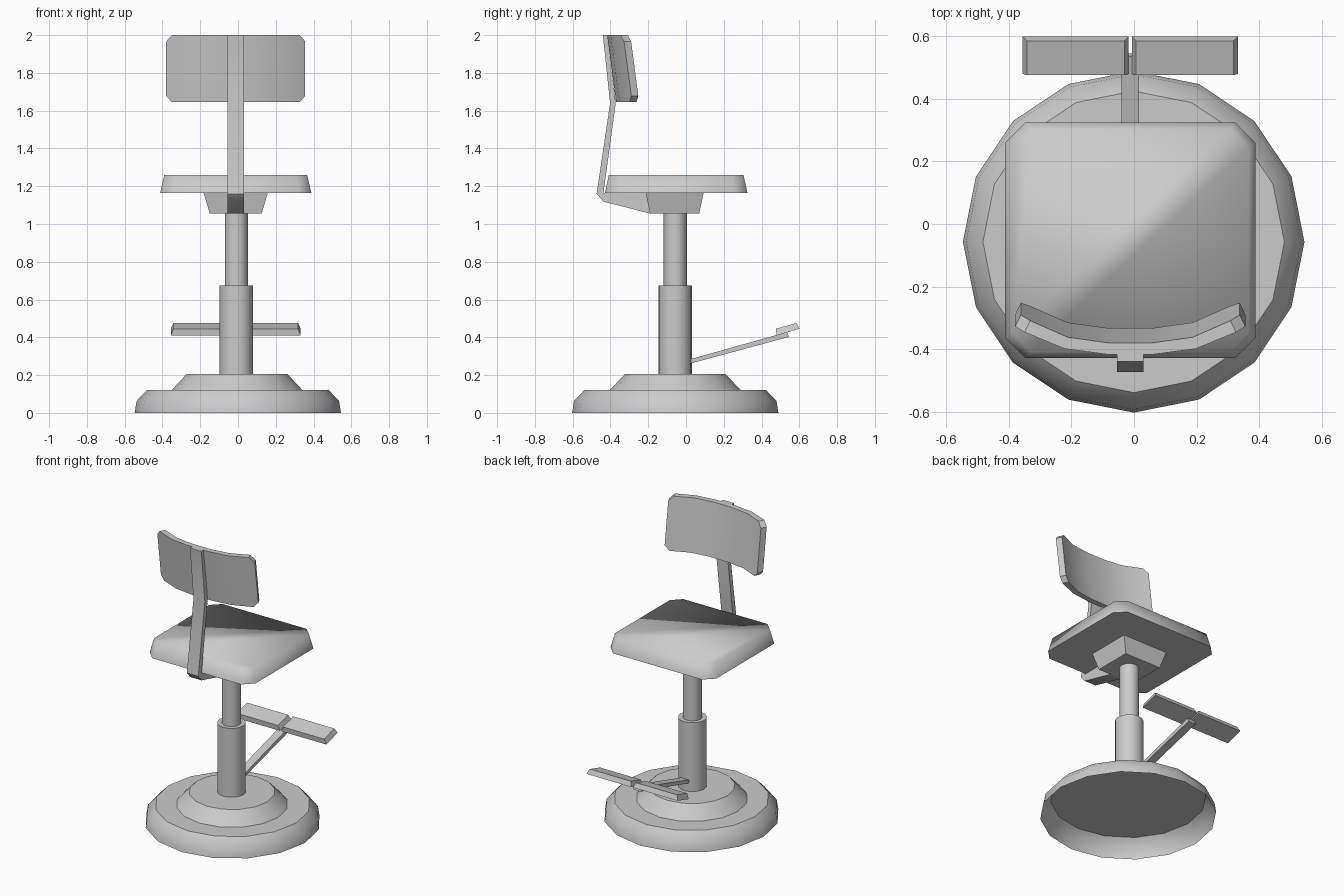
import bpy, bmesh
from math import sin, cos, tau, radians

if "Cube" in bpy.data.objects:
    bpy.data.objects.remove(bpy.data.objects["Cube"])

grey = bpy.data.materials.new("plain grey")
grey.use_nodes = True
grey.diffuse_color = (0.6, 0.6, 0.6, 1)
grey.node_tree.nodes["Principled BSDF"].inputs["Base Color"].default_value = (0.6, 0.6, 0.6, 1)

AXIS_Y = -0.057   # column axis
MID_X = -0.012    # middle of seat, back and footrest


def loft(name, rings, start_cap=True, end_cap=True, angle=40, diagonal=None):
    """Skin a list of point rings; optionally split the end cap along a diagonal."""
    bm = bmesh.new()
    loops = [[bm.verts.new(p) for p in ring] for ring in rings]
    for a, b in zip(loops, loops[1:]):
        n = len(a)
        for i in range(n):
            j = (i + 1) % n
            bm.faces.new((a[i], a[j], b[j], b[i]))
    if start_cap:
        bm.faces.new(loops[0])
    if end_cap:
        cap = bm.faces.new(loops[-1])
        if diagonal:
            bmesh.utils.face_split(cap, loops[-1][diagonal[0]], loops[-1][diagonal[1]])
    bmesh.ops.recalc_face_normals(bm, faces=bm.faces)
    mesh = bpy.data.meshes.new(name)
    bm.to_mesh(mesh)
    bm.free()
    mesh.materials.append(grey)
    ob = bpy.data.objects.new(name, mesh)
    bpy.context.collection.objects.link(ob)
    bpy.ops.object.select_all(action="DESELECT")
    ob.select_set(True)
    bpy.context.view_layer.objects.active = ob
    bpy.ops.object.shade_smooth_by_angle(angle=radians(angle))
    return ob


def turned(name, profile, x, sides=16, **kw):
    """Round part from (radius, height) pairs."""
    rings = [[(x + r * cos(tau * i / sides), AXIS_Y + r * sin(tau * i / sides), z)
              for i in range(sides)] for r, z in profile]
    return loft(name, rings, **kw)


def extrude_x(name, profile, x0, x1):
    """Side profile of (y, z) pairs extruded across x."""
    return loft(name, [[(x, y, z) for y, z in profile] for x in (x0, x1)])


def rect(cx, cy, hx, hy, z, cut=0.0):
    """Rectangle ring, with cut corners when asked."""
    if not cut:
        return [(cx + sx * hx, cy + sy * hy, z) for sx, sy in ((-1, -1), (1, -1), (1, 1), (-1, 1))]
    ring = []
    for sx, sy in ((-1, -1), (1, -1), (1, 1), (-1, 1)):
        pair = [(cx + sx * hx, cy + sy * (hy - cut), z), (cx + sx * (hx - cut), cy + sy * hy, z)]
        ring += pair if sx == sy else pair[::-1]
    return ring


# Base: hollow disc, raised hub, two-stage column
turned("base_disc", [(0.546, 0), (0.536, 0.063), (0.482, 0.12)], -0.001, start_cap=False)
turned("base_hub", [(0.347, 0.12), (0.267, 0.205)], -0.005, start_cap=False)
turned("lower_column", [(0.089, 0.2), (0.089, 0.675)], MID_X + 0.003)
turned("upper_column", [(0.061, 0.67), (0.061, 1.06)], MID_X + 0.003)

# Seat and its bracket
loft("seat_bracket", [rect(MID_X, -0.06, 0.137, 0.13, 1.055),
                      rect(MID_X, -0.06, 0.17, 0.153, 1.165)])
loft("seat", [rect(MID_X, -0.052, 0.4, 0.377, 1.165, 0.065),
              rect(MID_X, -0.052, 0.378, 0.356, 1.26, 0.06)],
     angle=80, diagonal=(0, 4))

# Bent bar that carries the backrest
extrude_x("back_arm", [(-0.188, 1.055), (-0.437, 1.118), (-0.473, 1.16), (-0.402, 1.64),
                       (-0.44, 2.0), (-0.413, 2.0), (-0.372, 1.64), (-0.437, 1.165),
                       (-0.2, 1.165)], MID_X - 0.043, MID_X + 0.043)

# Backrest: curved, leaning plate with cut corners
# stations: x, forward curve, sideways normal offset, corner inset
half = [(0.07, 0.0, 0.003, 0.0), (0.2, 0.018, 0.01, 0.0),
        (0.32, 0.071, 0.018, 0.0), (0.35, 0.085, 0.018, 0.033)]
stations = [(-x, y, -n, c) for x, y, n, c in reversed(half)] + half
BOTTOM, TOP, LEAN = 1.645, 2.0, 0.047
rings = []
for x, y, n, cut in stations:
    ring = []
    for z, back in ((BOTTOM + cut, 0), (TOP - cut, 0), (TOP - cut, 1), (BOTTOM + cut, 1)):
        lean = LEAN * (z - BOTTOM) / (TOP - BOTTOM)
        ring.append((MID_X + x + back * n, -0.333 + y - lean - back * 0.037, z))
    rings.append(ring)
loft("backrest", rings)

# Footrest: sloping bar and two tapered pads
extrude_x("footrest_bar", [(0.0, 0.255), (0.0, 0.278), (0.535, 0.428), (0.545, 0.402)],
          MID_X - 0.028, MID_X + 0.028)
for side, s in (("right", -1), ("left", 1)):
    pad = []
    for (y0, z0), (y1, z1), inset in (((0.48, 0.41), (0.6, 0.445), 0.0),
                                      ((0.476, 0.445), (0.585, 0.476), 0.014)):
        a, b = MID_X + s * (0.005 + inset), MID_X + s * (0.344 - inset)
        pad.append([(a, y0, z0), (b, y0, z0), (b, y1, z1), (a, y1, z1)])
    loft(side + "_foot_pad", pad)
